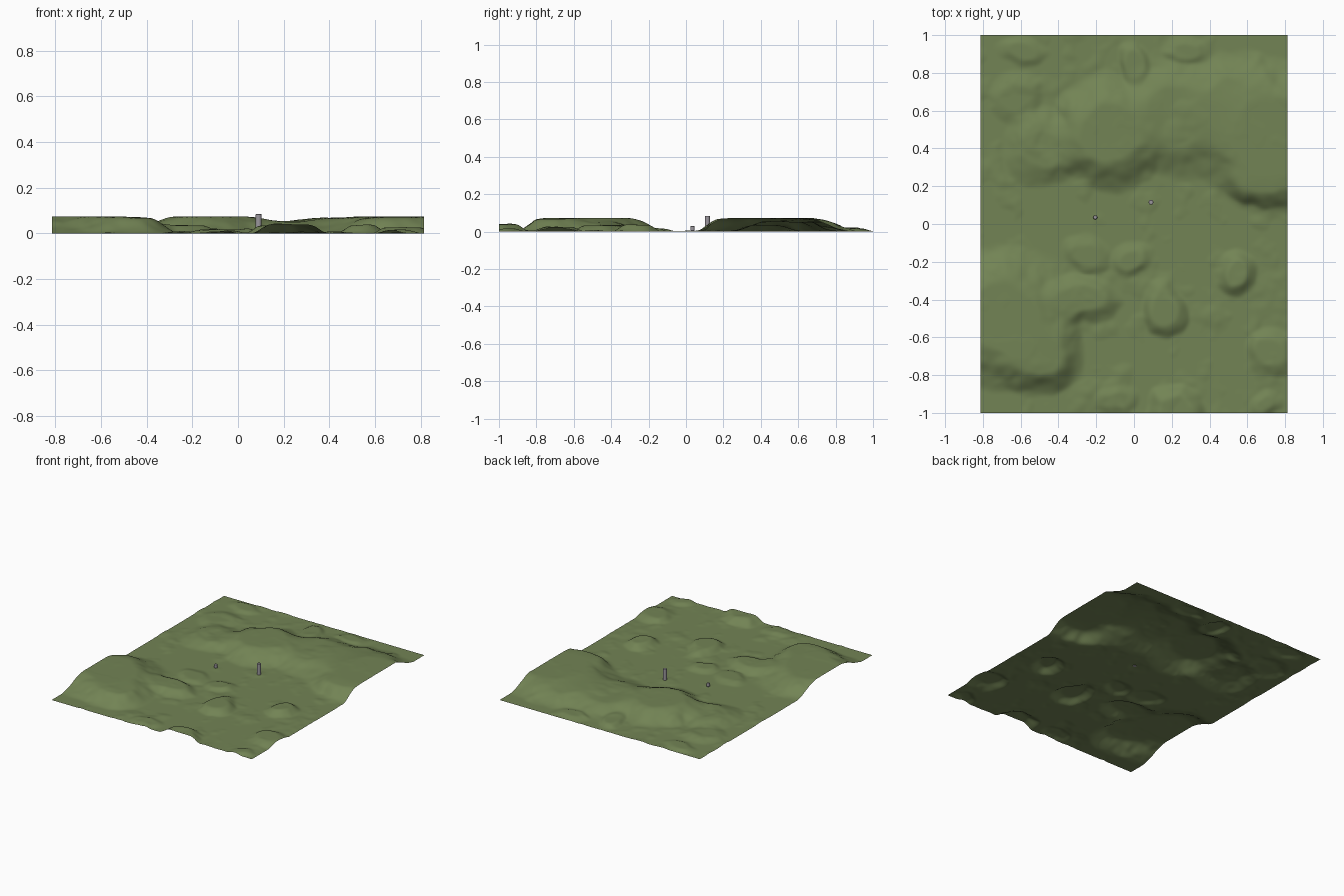
import bpy, bmesh, math
from mathutils import Vector, noise

def material(name, rgb):
    m = bpy.data.materials.new(name)
    m.diffuse_color = (*rgb, 1)
    return m

GRASS = material("grass green", (0.17, 0.23, 0.09))
STONE = material("stone grey", (0.33, 0.31, 0.34))
HX, HY, CAP = 0.813, 1.0, 0.073

# hills: x, y, radius x, radius y, height
HILLS = [
    (-0.70, -0.50, 0.42, 0.38, .073), (-0.52, -0.68, 0.25, 0.23, .066),
    (-0.28, -0.40, 0.22, 0.15, .035),
    (-0.12, 0.48, 0.31, 0.32, .073), (0.22, 0.56, 0.34, 0.34, .050),
    (-0.48, 0.40, 0.22, 0.20, .032), (0.75, 0.46, 0.46, 0.40, .073),
    (0.50, 0.62, 0.30, 0.30, .050), (0.72, 0.25, 0.30, 0.15, .060),
    (0.23, -0.99, 0.16, 0.13, .038), (0.16, -0.46, 0.12, 0.15, .034),
    (0.55, -0.25, 0.13, 0.12, .035), (0.72, -0.68, 0.13, 0.13, .026),
    (0.00, -0.20, 0.12, 0.10, .018), (-0.25, -0.16, 0.15, 0.10, .016),
    (0.70, -0.95, 0.10, 0.08, .014), (-0.10, -0.92, 0.12, 0.08, .012),
    (-0.60, 0.90, 0.13, 0.09, .014), (0.00, 0.85, 0.09, 0.12, .022),
    (0.28, 0.93, 0.15, 0.08, .016), (-0.62, 0.65, 0.14, 0.15, .016),
]

def fbm(x, y, f, seed):
    return noise.fractal(Vector((x * f, y * f, seed)), 0.9, 2.0, 3)

def height(x, y):
    # warped outlines, merged so that the tops level off at the cap
    u = x + 0.035 * fbm(x, y, 4, 1.3)
    v = y + 0.035 * fbm(x, y, 4, 7.7)
    left = 1.0
    for cx, cy, rx, ry, h in HILLS:
        r = math.hypot((u - cx) / rx, (v - cy) / ry)
        t = min(1, max(0, (1.05 - r) / 0.6))
        left *= 1 - h / CAP * t * t * (3 - 2 * t)
    rough = max(0, fbm(x, y, 5, 3.1) - 0.1) * 0.011
    z = CAP * (1 - left) + rough * min(1, 0.4 + left)
    return min(CAP + 0.001, max(0, z))

# terrain sheet
bm = bmesh.new()
bmesh.ops.create_grid(bm, x_segments=150, y_segments=184, size=1)
for v in bm.verts:
    v.co.x *= HX
    v.co.y *= HY
    v.co.z = height(v.co.x, v.co.y)
for f in bm.faces:
    f.smooth = True
me = bpy.data.meshes.new("terrain")
bm.to_mesh(me)
bm.free()
me.materials.append(GRASS)
bpy.context.collection.objects.link(bpy.data.objects.new("terrain", me))

# standing stones
def post(name, x, y, r, z0, z1):
    bpy.ops.mesh.primitive_cylinder_add(vertices=16, radius=r, depth=z1 - z0,
                                        location=(x, y, (z0 + z1) / 2))
    o = bpy.context.object
    o.name = name
    o.data.materials.append(STONE)
    b = o.modifiers.new("rounded rim", 'BEVEL')
    b.width, b.segments, b.limit_method = 0.003, 2, 'ANGLE'
    bpy.ops.object.shade_smooth_by_angle()

post("tall_post", 0.09, 0.115, 0.013, 0.002, 0.085)
post("short_post", -0.205, 0.035, 0.011, 0.004, 0.030)
